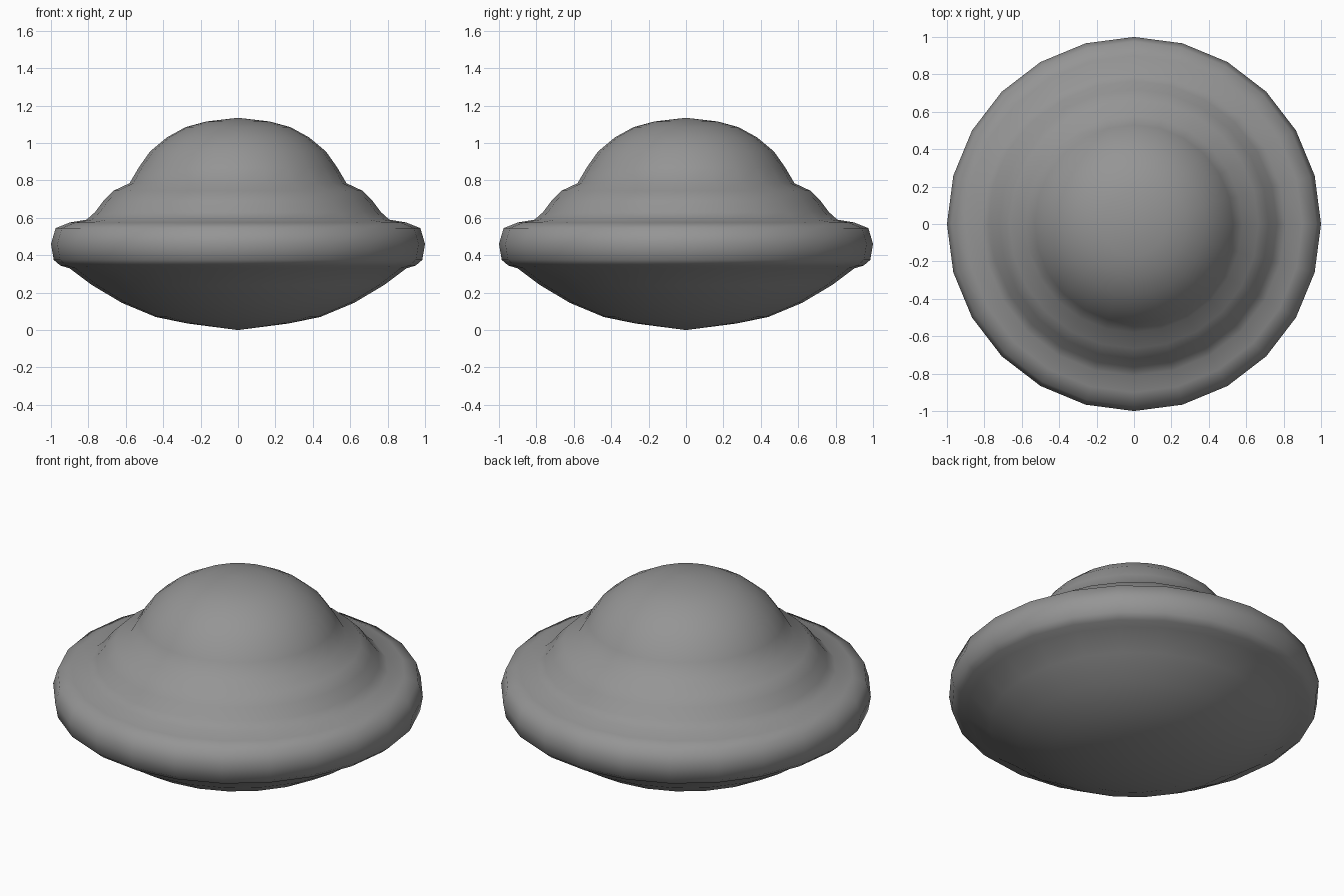
import bpy
import bmesh
import math

cube = bpy.data.objects.get("Cube")
if cube:
    bpy.data.objects.remove(cube)

SIDES = 24

# Profile sections as (radius, height), from the bottom pole to the top pole
belly = [(0, 0), (0.27, 0.035), (0.44, 0.07), (0.62, 0.145), (0.78, 0.24), (0.9, 0.33)]
rim = [(0.95, 0.345), (0.985, 0.375), (1, 0.46), (0.975, 0.545), (0.9, 0.575), (0.81, 0.59)]
shoulder = [(0.765, 0.63), (0.72, 0.69), (0.665, 0.745), (0.58, 0.785)]
dome = [(0.53, 0.87), (0.47, 0.955), (0.38, 1.03), (0.28, 1.085), (0.17, 1.115), (0, 1.135)]


def make_material(name, color):
    mat = bpy.data.materials.new(name)
    mat.use_nodes = True
    mat.diffuse_color = color
    mat.node_tree.nodes["Principled BSDF"].inputs["Base Color"].default_value = color
    return mat


def lathe(name, profile, mat):
    """Spin a profile around z into one closed, smooth skin."""
    bm = bmesh.new()
    verts = [bm.verts.new((r, 0, z)) for r, z in profile]
    edges = [bm.edges.new(pair) for pair in zip(verts, verts[1:])]
    bmesh.ops.spin(bm, geom=verts + edges, cent=(0, 0, 0), axis=(0, 0, 1),
                   angle=math.tau, steps=SIDES, use_merge=True)
    bmesh.ops.remove_doubles(bm, verts=bm.verts, dist=0.001)
    bmesh.ops.recalc_face_normals(bm, faces=bm.faces)
    for face in bm.faces:
        face.smooth = True
    mesh = bpy.data.meshes.new(name)
    bm.to_mesh(mesh)
    bm.free()
    mesh.materials.append(mat)
    obj = bpy.data.objects.new(name, mesh)
    bpy.context.collection.objects.link(obj)
    return obj


# One continuous hull: belly, rounded rim, shoulder and dome
grey = make_material("hull grey", (0.3, 0.3, 0.3, 1))
lathe("saucer_hull", belly + rim + shoulder + dome, grey)
